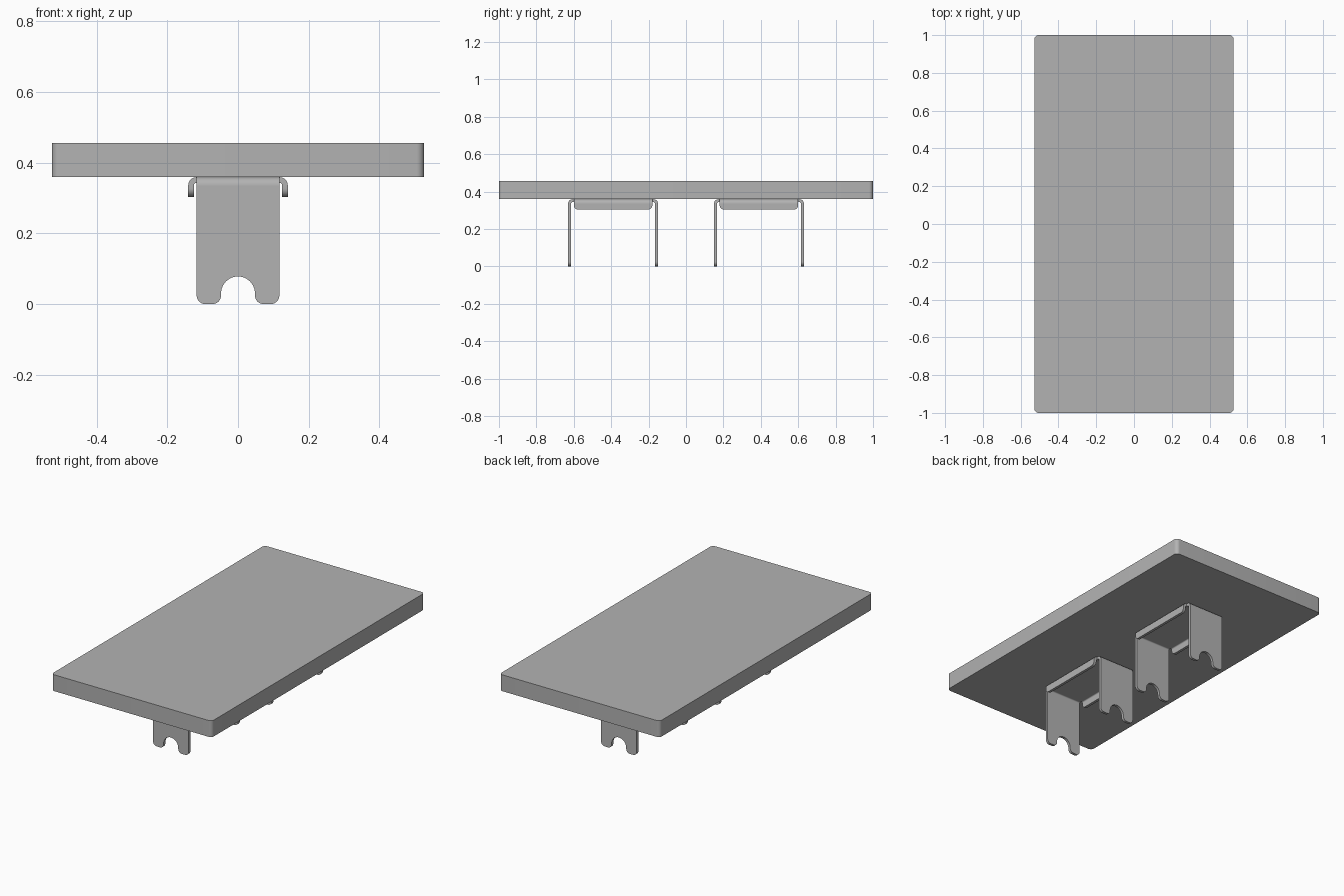
import bpy
import bmesh
from math import radians, sin, cos
from mathutils import Vector

cube = bpy.data.objects.get("Cube")
if cube:
    bpy.data.objects.remove(cube, do_unlink=True)

grey = bpy.data.materials.new("neutral grey")
grey.use_nodes = True
colour = (0.45, 0.45, 0.45, 1)
grey.diffuse_color = colour
grey.node_tree.nodes["Principled BSDF"].inputs["Base Color"].default_value = colour

SLAB_X, SLAB_Z, TOP = 0.527, 0.359, 0.456
SHEET, BEND = 0.016, 0.023        # sheet thickness, outer bend radius
LEG_X, LEG_Y = 0.117, 0.24        # leg half width, bracket half length
FLANGE_X, FLANGE_Y = 0.141, 0.21  # bracket half width, flange half length


def arc(cx, cy, r, start, end, steps=8):
    angles = [radians(start + (end - start) * i / steps) for i in range(steps + 1)]
    return [(cx + r * cos(a), cy + r * sin(a)) for a in angles]


def rounded_rect(hx, hy, r):
    return (arc(hx - r, hy - r, r, 0, 90) + arc(r - hx, hy - r, r, 90, 180)
            + arc(r - hx, r - hy, r, 180, 270) + arc(hx - r, r - hy, r, 270, 360))


def prism(bm, outline, place, low, high):
    """Extrude an outline between two depths; place maps (u, v, depth) to 3D."""
    ends = [[bm.verts.new(Vector(place(u, v, d))) for u, v in outline] for d in (low, high)]
    bm.faces.new(ends[0])
    bm.faces.new(ends[1])
    n = len(outline)
    for i in range(n):
        j = (i + 1) % n
        bm.faces.new((ends[0][i], ends[0][j], ends[1][j], ends[1][i]))


def finish(bm, name):
    bmesh.ops.recalc_face_normals(bm, faces=bm.faces[:])
    mesh = bpy.data.meshes.new(name)
    bm.to_mesh(mesh)
    bm.free()
    mesh.materials.append(grey)
    obj = bpy.data.objects.new(name, mesh)
    bpy.context.collection.objects.link(obj)
    bpy.ops.object.select_all(action="DESELECT")
    obj.select_set(True)
    bpy.context.view_layer.objects.active = obj
    bpy.ops.object.shade_smooth_by_angle(angle=radians(35))
    return obj


def bend_outline(half):
    # Quarter turn of sheet from the horizontal plate to a vertical wall
    cu, cz = half - BEND, SLAB_Z - BEND
    return arc(cu, cz, BEND, 0, 90) + arc(cu, cz, BEND - SHEET, 90, 0)


def leg_outline():
    # Rounded feet either side of an arched notch
    foot, notch = 0.024, 0.048
    right = arc(0, 0.03, notch, 90, 0, 10)
    right += arc(notch + foot, foot, foot, 180, 270)
    right += arc(LEG_X - foot, foot, foot, 270, 360)
    right.append((LEG_X, SLAB_Z - BEND))
    return right + [(-x, z) for x, z in reversed(right[1:])]


def flange_outline():
    # Side lip with rounded lower corners
    low, r, high = 0.303, 0.024, SLAB_Z - BEND
    right = arc(FLANGE_Y - r, low + r, r, -90, 0) + [(FLANGE_Y, high)]
    return right + [(-y, z) for y, z in reversed(right)]


# Slab
bm = bmesh.new()
prism(bm, rounded_rect(SLAB_X, 1, 0.022), lambda u, v, d: (u, v, d), SLAB_Z, TOP)
finish(bm, "table_slab")

# Two folded sheet brackets
for side, label in ((-1, "front"), (1, "back")):
    cy = side * 0.39

    # Mounting plate
    bm = bmesh.new()
    hx, hy = FLANGE_X - BEND, LEG_Y - BEND
    plate = [(-hx, -hy), (hx, -hy), (hx, hy), (-hx, hy)]
    prism(bm, plate, lambda u, v, d: (u, cy + v, d), SLAB_Z - SHEET, SLAB_Z)
    finish(bm, label + "_bracket_plate")

    for s, end in ((-1, "front"), (1, "back")):
        # Notched leg with its bend
        bm = bmesh.new()
        prism(bm, leg_outline(), lambda u, v, d: (u, cy + s * d, v), LEG_Y - SHEET, LEG_Y)
        prism(bm, bend_outline(LEG_Y), lambda u, v, d: (d, cy + s * u, v), -LEG_X, LEG_X)
        bmesh.ops.remove_doubles(bm, verts=bm.verts[:], dist=0.0001)
        finish(bm, label + "_bracket_" + end + "_leg")

    for s, end in ((-1, "right"), (1, "left")):
        # Side flange with its bend
        bm = bmesh.new()
        prism(bm, flange_outline(), lambda u, v, d: (s * d, cy + u, v), FLANGE_X - SHEET, FLANGE_X)
        prism(bm, bend_outline(FLANGE_X), lambda u, v, d: (s * u, cy + d, v), -FLANGE_Y, FLANGE_Y)
        bmesh.ops.remove_doubles(bm, verts=bm.verts[:], dist=0.0001)
        finish(bm, label + "_bracket_" + end + "_flange")
